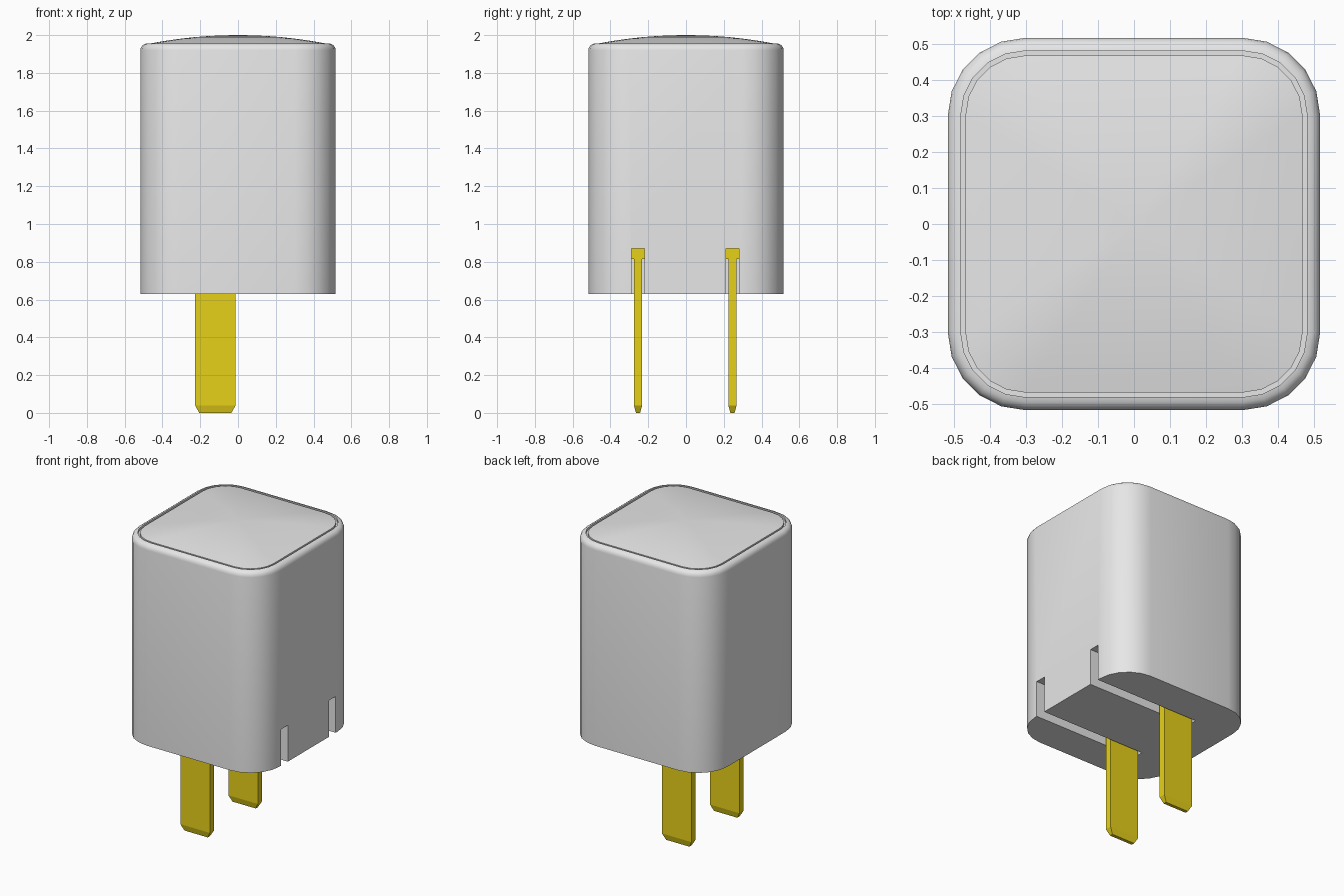
import bpy, bmesh, math
from mathutils import Vector

cube = bpy.data.objects.get("Cube")
if cube:
    bpy.data.objects.remove(cube, do_unlink=True)


def material(name, rgb):
    m = bpy.data.materials.new(name)
    m.use_nodes = True
    m.diffuse_color = (*rgb, 1)
    m.node_tree.nodes["Principled BSDF"].inputs["Base Color"].default_value = (*rgb, 1)
    return m


GREY = material("light_grey_plastic", (0.8, 0.8, 0.8))
GOLD = material("yellow_brass", (0.8, 0.64, 0.01))


def rounded_square(half, radius, z, steps=5):
    """Outline of a square with arc corners."""
    points = []
    for quarter in range(4):
        a0 = quarter * math.pi / 2
        c = half - radius
        cx = c * (1 if quarter in (0, 3) else -1)
        cy = c * (1 if quarter in (0, 1) else -1)
        for i in range(steps + 1):
            a = a0 + i * math.pi / 2 / steps
            points.append((cx + radius * math.cos(a), cy + radius * math.sin(a), z))
    return points


def rectangle(cx, cy, w, d, z):
    return [(cx + sx * w / 2, cy + sy * d / 2, z)
            for sx, sy in ((-1, -1), (1, -1), (1, 1), (-1, 1))]


def loft(name, outlines, mat, smooth=False):
    """Skin a stack of outlines from bottom to top and cap both ends."""
    bm = bmesh.new()
    rings = [[bm.verts.new(p) for p in o] for o in outlines]
    n = len(rings[0])
    for low, high in zip(rings, rings[1:]):
        for i in range(n):
            j = (i + 1) % n
            bm.faces.new((low[i], low[j], high[j], high[i]))
    bm.faces.new(rings[0][::-1])
    bm.faces.new(rings[-1])
    bmesh.ops.recalc_face_normals(bm, faces=bm.faces)
    mesh = bpy.data.meshes.new(name)
    bm.to_mesh(mesh)
    bm.free()
    mesh.materials.append(mat)
    obj = bpy.data.objects.new(name, mesh)
    bpy.context.collection.objects.link(obj)
    if smooth:
        smooth_sharp(obj)
    return obj


def smooth_sharp(obj):
    bpy.ops.object.select_all(action="DESELECT")
    obj.select_set(True)
    bpy.context.view_layer.objects.active = obj
    bpy.ops.object.shade_smooth_by_angle(angle=math.radians(32))


# Main housing: straight wall, rounded rim, shallow seam around the cap
HALF, RADIUS, RIM = 0.517, 0.215, 0.036
BASE, SHOULDER, SEAM = 0.63, 1.92, 1.94
stack = [rounded_square(HALF, RADIUS, BASE)]
for i in range(5):
    a = i * math.pi / 8
    inset = RIM * (1 - math.cos(a))
    stack.append(rounded_square(HALF - inset, RADIUS - inset,
                                SHOULDER + RIM * math.sin(a)))
stack.append(rounded_square(HALF - RIM, RADIUS - RIM, SEAM))
housing = loft("housing", stack, GREY)

# Folding slots, open to the base and to the left side
PRONG_X, PRONG_W, SLOT_W, SLOT_TOP = -0.12, 0.215, 0.07, 0.87
PRONG_Y = {"front": -0.254, "back": 0.246}
for side, y in PRONG_Y.items():
    x0, x1 = -0.245, 0.7
    cutter = loft("slot_cutter", [rectangle((x0 + x1) / 2, y, x1 - x0, SLOT_W, z)
                                  for z in (BASE - 0.1, SLOT_TOP)], GREY)
    cutter.hide_render = True
    mod = housing.modifiers.new(side + "_slot", "BOOLEAN")
    mod.operation = "DIFFERENCE"
    mod.solver = "EXACT"
    mod.object = cutter
    bpy.context.view_layer.objects.active = housing
    bpy.ops.object.modifier_apply(modifier=mod.name)
    bpy.data.objects.remove(cutter, do_unlink=True)
smooth_sharp(housing)

# Domed cap inside the rim
EDGE, EDGE_Z, RISE = 0.468, 1.955, 0.045
stack = [rounded_square(EDGE, 0.166, SEAM)]
for t in (1, 0.9, 0.78, 0.64, 0.5, 0.35, 0.2, 0.06):
    stack.append(rounded_square(EDGE * t, 0.166 * t, EDGE_Z + RISE * (1 - t * t)))
loft("domed_cap", stack, GREY, smooth=True)

# Flat prongs with tapered tips, and the hinge block that holds each one
for side, y in PRONG_Y.items():
    loft(side + "_prong", [
        rectangle(PRONG_X, y, 0.17, 0.022, 0),
        rectangle(PRONG_X, y, PRONG_W, 0.044, 0.04),
        rectangle(PRONG_X, y, PRONG_W, 0.044, 0.83)], GOLD)
    loft(side + "_hinge", [rectangle(PRONG_X, y, PRONG_W, SLOT_W - 0.002, z)
                           for z in (0.815, SLOT_TOP - 0.001)], GOLD)
